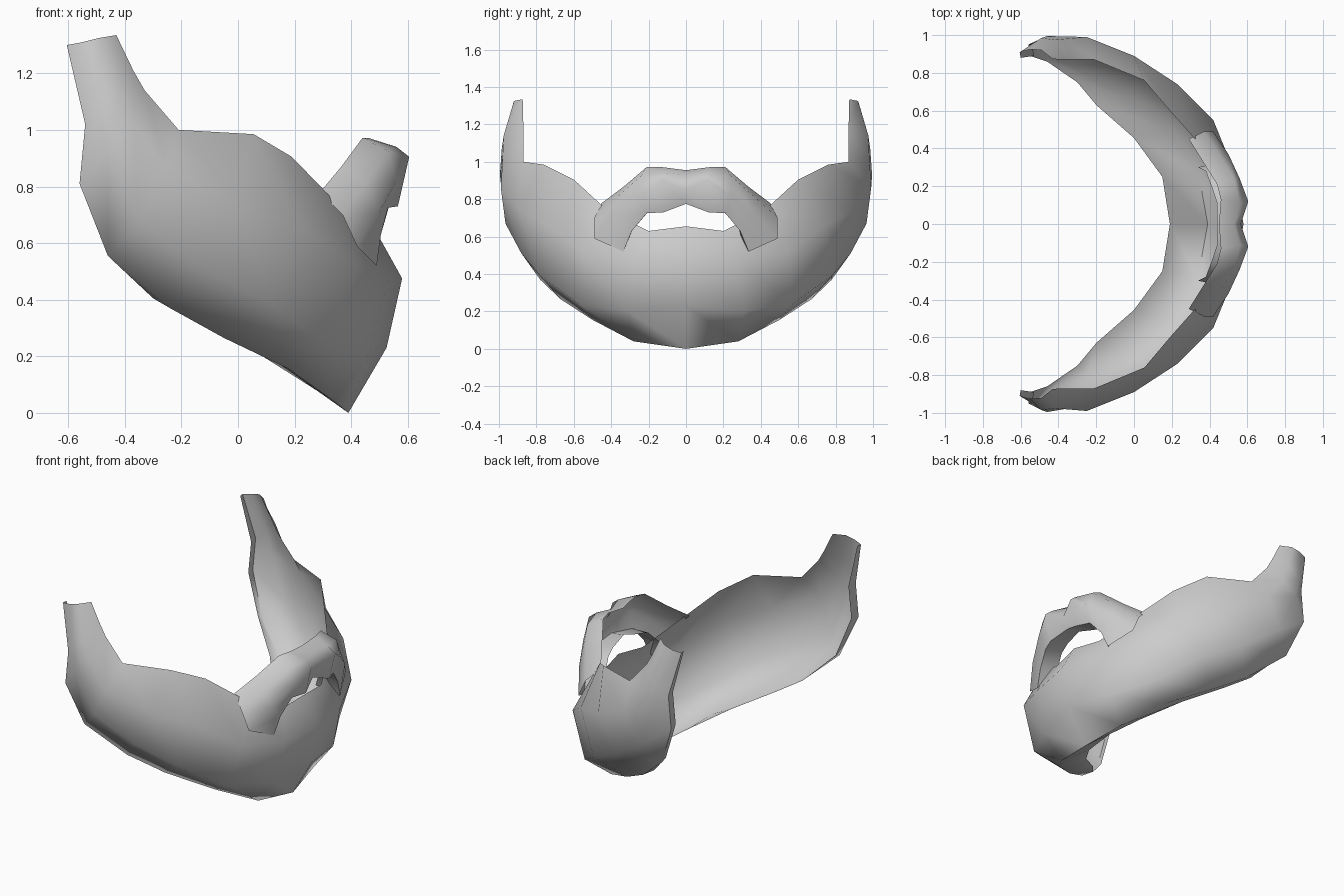
import bpy, bmesh, math
from mathutils import Vector


def shell(name, sections, angle):
    """Skin open sections running from the centre (y=0) to one tip, mirrored in y."""
    half = [[Vector(p) for p in s] for s in sections]
    other = [[Vector((p.x, -p.y, p.z)) for p in s] for s in reversed(half[1:])]
    bm = bmesh.new()
    rows = [[bm.verts.new(p) for p in s] for s in other + half]
    for a, b in zip(rows, rows[1:]):
        for i in range(len(a) - 1):
            bm.faces.new((a[i], a[i + 1], b[i + 1], b[i]))
    mesh = bpy.data.meshes.new(name)
    bm.to_mesh(mesh)
    bm.free()
    ob = bpy.data.objects.new(name, mesh)
    bpy.context.collection.objects.link(ob)
    bpy.ops.object.select_all(action='DESELECT')
    ob.select_set(True)
    bpy.context.view_layer.objects.active = ob
    bpy.ops.object.shade_smooth_by_angle(angle=math.radians(angle))
    return ob


# Beard, open at the back: top edge, outer cheek, outer low, bottom edge, inner rim
beard_sections = [
    [(.48, 0, .655), (.58, 0, .475), (.525, 0, .23), (.39, 0, 0), (.19, 0, .16)],
    [(.45, .2, .63), (.53, .28, .47), (.46, .31, .2), (.34, .28, .04), (.15, .25, .17)],
    [(.35, .42, .74), (.42, .55, .52), (.32, .57, .24), (.18, .5, .155), (0, .455, .255)],
    [(.19, .6, .905), (.23, .74, .66), (.11, .78, .39), (-.05, .67, .265), (-.2, .63, .355)],
    [(.055, .76, .985), (0, .89, .74), (-.12, .88, .51), (-.24, .78, .37), (-.3, .75, .405)],
    [(-.21, .87, 1.0), (-.25, .99, .86), (-.35, .965, .67), (-.46, .9, .555), (-.46, .86, .57)],
    [(-.33, .87, 1.14), (-.37, .98, 1.03), (-.46, .995, .93), (-.56, .95, .81), (-.55, .89, .82)],
    [(-.37, .87, 1.21), (-.42, .975, 1.14), (-.49, .985, 1.07), (-.54, .95, 1.02), (-.53, .89, 1.02)],
    [(-.43, .873, 1.335), (-.49, .92, 1.325), (-.55, .925, 1.31), (-.605, .91, 1.30), (-.6, .88, 1.3)],
]
shell("beard", beard_sections, 70)

# Moustache, open at the back: back top, front top, front middle, front bottom, back bottom
moustache_sections = [
    [(.45, 0, .955), (.53, 0, .93), (.565, 0, .85), (.53, 0, .775), (.44, 0, .79)],
    [(.46, .13, .972), (.56, .11, .94), (.605, .12, .905), (.565, .12, .73), (.44, .11, .75)],
    [(.44, .21, .972), (.53, .24, .925), (.56, .24, .82), (.53, .21, .725), (.41, .2, .735)],
    [(.365, .33, .87), (.45, .37, .81), (.5, .37, .71), (.505, .29, .63), (.38, .28, .65)],
    [(.29, .45, .78), (.37, .49, .70), (.42, .49, .59), (.49, .335, .52), (.34, .3, .56)],
]
shell("moustache", moustache_sections, 60)
